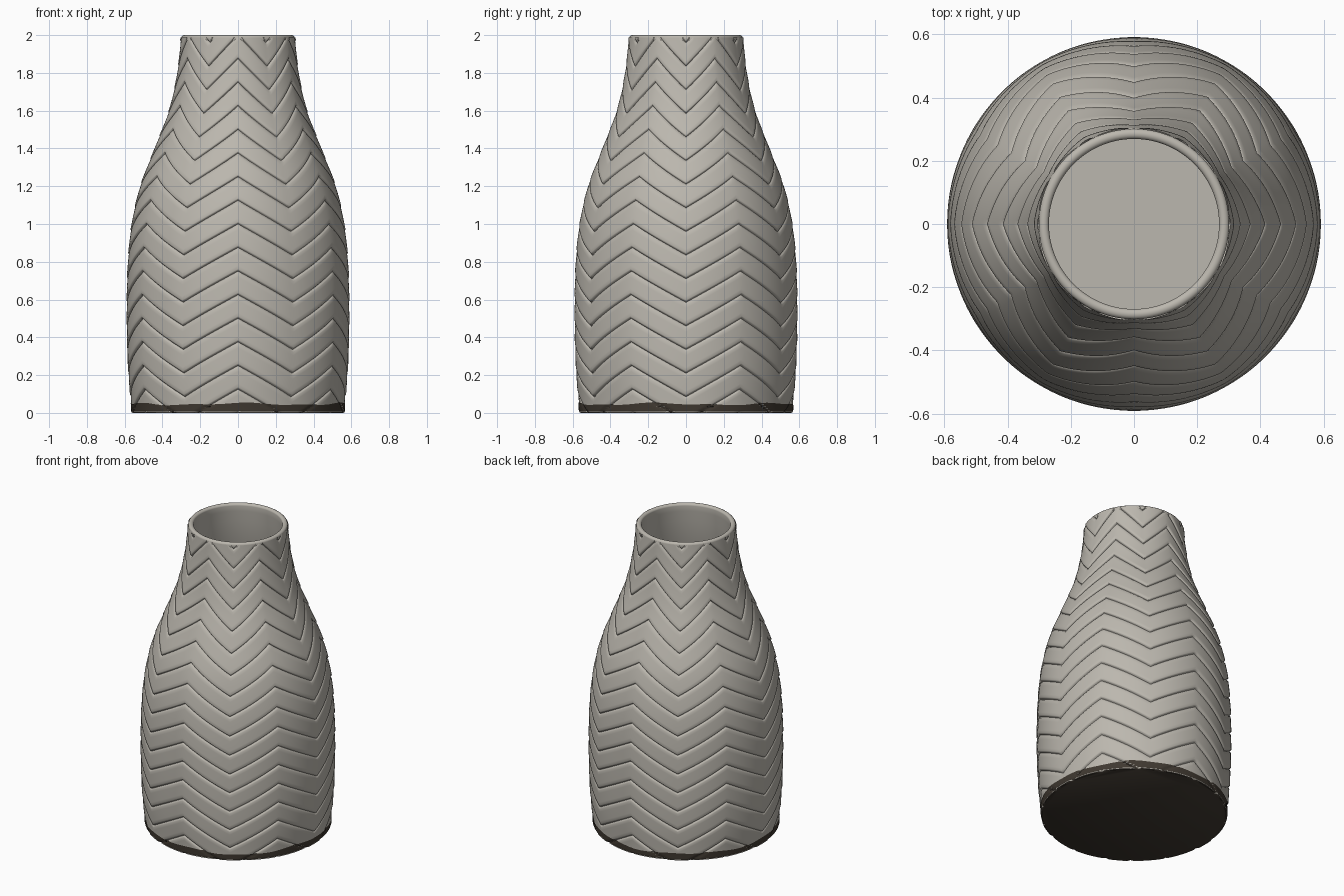
import bpy, bmesh, math

if "Cube" in bpy.data.objects:
    bpy.data.objects.remove(bpy.data.objects["Cube"])

N = 192            # columns around the vase
BAND = 0.125       # height of one chevron band
AMP = 0.165        # drop from chevron peak to valley
RADII = [.563, .58, .588, .589, .583, .563, .518, .442, .366, .322, .303, .30]  # every 0.2 in z


def material(name, rgb):
    m = bpy.data.materials.new(name)
    m.diffuse_color = (*rgb, 1)
    m.use_nodes = True
    m.node_tree.nodes["Principled BSDF"].inputs["Base Color"].default_value = m.diffuse_color
    return m


clay = material("warm grey clay", (0.50, 0.475, 0.425))
dark = material("dark brown foot", (0.05, 0.04, 0.03))


def radius(z):
    # smooth curve through the outer profile
    t = min(max(z / 0.2, 0), 10.99)
    i = int(t)
    f = t - i
    p = [RADII[min(max(i + k, 0), 11)] for k in (-1, 0, 1, 2)]
    return p[1] + 0.5 * f * (p[2] - p[0] + f * (2 * p[0] - 5 * p[1] + 4 * p[2] - p[3]
                             + f * (3 * (p[1] - p[2]) + p[3] - p[0])))


def drop(a):
    # zigzag: 0 at the six peaks, AMP at the valleys
    return AMP * abs((a / (math.pi / 3) + 0.5) % 1 - 0.5) * 2


def relief(u):
    # soft bulging band with a narrow groove at its lower edge
    d = min(u, 1 - u)
    groove = max(0, 1 - d / 0.09) ** 1.5
    return 0.004 * (1 - u) - 0.012 * groove - 0.002


def point(a, z, r):
    return (r * math.sin(a), -r * math.cos(a), z)


def sheet(bm, rows, fn):
    # grid wrapped around the axis
    grid = [[bm.verts.new(fn(2 * math.pi * j / N, v)) for j in range(N)] for v in rows]
    for lo, hi in zip(grid, grid[1:]):
        for j in range(N):
            k = (j + 1) % N
            bm.faces.new((lo[j], lo[k], hi[k], hi[j]))
    return grid


def finish(bm, name, mat, angle=50):
    me = bpy.data.meshes.new(name)
    bm.to_mesh(me)
    bm.free()
    ob = bpy.data.objects.new(name, me)
    bpy.context.collection.objects.link(ob)
    me.materials.append(mat)
    bpy.ops.object.select_all(action='DESELECT')
    ob.select_set(True)
    bpy.context.view_layer.objects.active = ob
    bpy.ops.object.shade_smooth_by_angle(angle=math.radians(angle))
    return ob


# chevron body: rows follow the zigzag, then both ends are trimmed flat
def body_point(a, v):
    band, u = v
    z = (band + u) * BAND - drop(a)
    return point(a, z, radius(z) + relief(u))


bm = bmesh.new()
steps = (0, .03, .06, .1, .25, .5, .75, .9, .94, .97)
sheet(bm, [(b, u) for b in range(-1, 18) for u in steps], body_point)
for z, n in ((0.002, -1), (1.988, 1)):
    geom = bm.verts[:] + bm.edges[:] + bm.faces[:]
    bmesh.ops.bisect_plane(bm, geom=geom, plane_co=(0, 0, z), plane_no=(0, 0, n),
                           clear_outer=True)
finish(bm, "chevron_body", clay)


# dark dipped foot with a slightly wavy upper edge and closed underside
def foot_point(a, f):
    h = 0.047 + 0.005 * math.sin(5 * a + 1.4) + 0.003 * math.sin(11 * a + 0.5)
    z = h * f
    u = ((z + drop(a)) / BAND) % 1
    bevel = 0.008 * max(0, 1 - z / 0.01)
    return point(a, z, radius(z) + relief(u) + 0.0025 - bevel)


bm = bmesh.new()
grid = sheet(bm, [i / 10 for i in range(11)], foot_point)
bm.faces.new(list(reversed(grid[0])))
finish(bm, "dark_foot", dark)

# rounded rim, inner wall and floor
rim = [(0.301, 1.975)]
for i in range(9):
    t = math.pi * i / 8
    rim.append((0.285 + 0.016 * math.cos(t), 1.986 + 0.014 * math.sin(t)))
inner = [(radius(z) - 0.034, z) for z in [1.95 - 0.07 * i for i in range(27)]]
profile = rim + inner + [(0.5, 0.05)]
bm = bmesh.new()
grid = sheet(bm, profile, lambda a, p: point(a, p[1], p[0]))
bm.faces.new(grid[-1])
bmesh.ops.recalc_face_normals(bm, faces=bm.faces[:])
if grid[-1][0].link_faces and max(bm.faces, key=lambda f: len(f.verts)).normal.z < 0:
    bmesh.ops.reverse_faces(bm, faces=bm.faces[:])
finish(bm, "rim_and_interior", clay)
